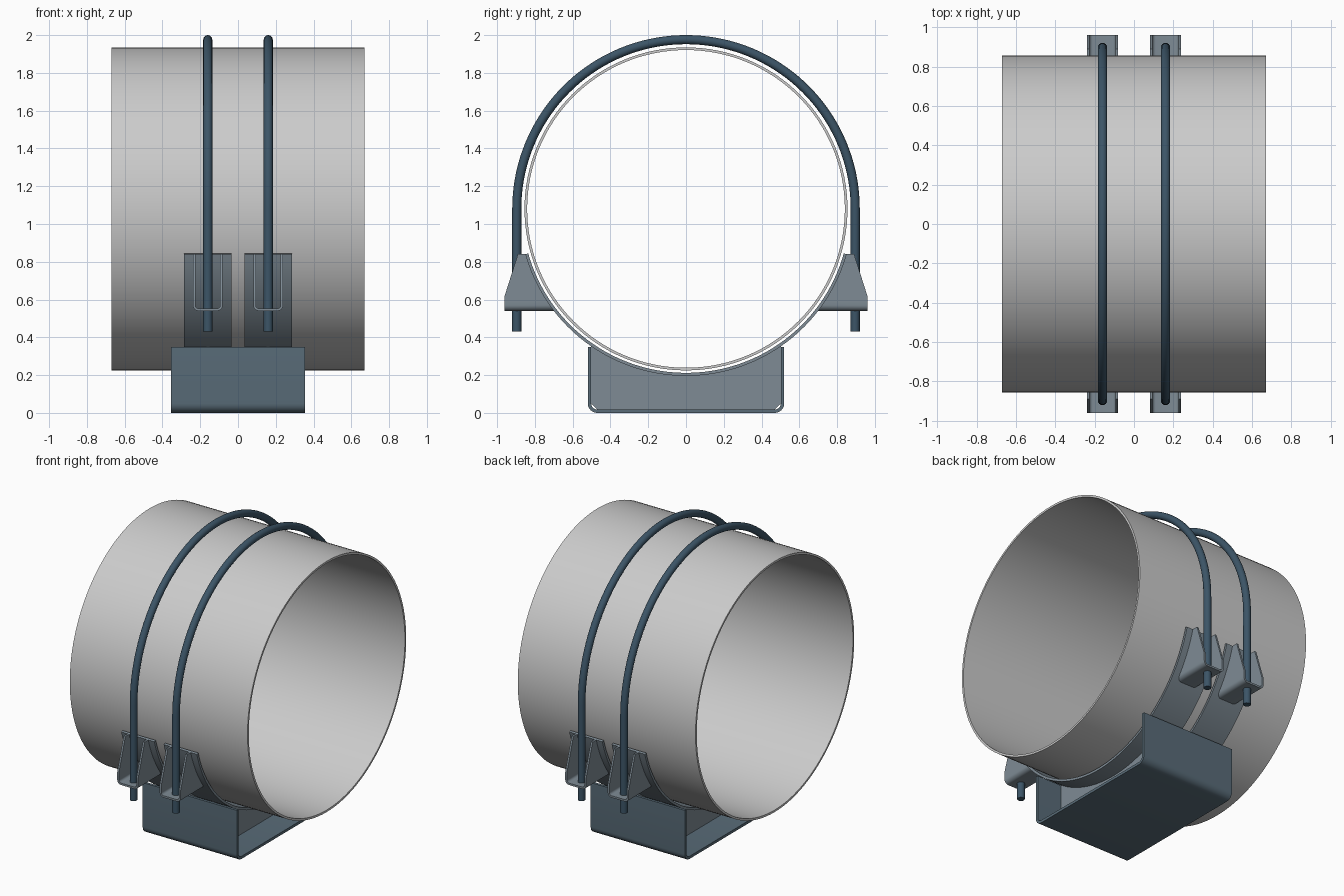
import bpy, bmesh
from math import sin, cos, pi, sqrt, asin, radians

if "Cube" in bpy.data.objects:
    bpy.data.objects.remove(bpy.data.objects["Cube"])

CZ = 1.08            # height of the pipe axis
SADDLE_R = 0.884     # outer radius of the saddle straps


def material(name, rgb):
    m = bpy.data.materials.new(name)
    m.diffuse_color = (*rgb, 1)
    m.use_nodes = True
    m.node_tree.nodes["Principled BSDF"].inputs["Base Color"].default_value = m.diffuse_color
    return m


DARK = material("dark_blue_steel", (0.045, 0.09, 0.135))
BASE = material("base_steel", (0.10, 0.15, 0.19))
LIGHT = material("light_steel", (0.21, 0.26, 0.30))


def smooth(ob, mat):
    if mat:
        ob.data.materials.append(mat)
    bpy.ops.object.select_all(action='DESELECT')
    ob.select_set(True)
    bpy.context.view_layer.objects.active = ob
    bpy.ops.object.shade_smooth_by_angle(angle=radians(30))


def sheet(name, a, b, end0, end1, mat=None, closed=False):
    """Solid strip between 2D paths a and b, placed in 3D by the two end functions."""
    bm = bmesh.new()
    rings = [[bm.verts.new(f(*p)) for p in path]
             for path, f in ((a, end0), (a, end1), (b, end1), (b, end0))]
    n = len(a)
    for i in range(n if closed else n - 1):
        j = (i + 1) % n
        for k in range(4):
            r, s = rings[k], rings[(k + 1) % 4]
            bm.faces.new((r[i], r[j], s[j], s[i]))
    if not closed:
        for i in (0, n - 1):
            bm.faces.new([r[i] for r in rings])
    bmesh.ops.recalc_face_normals(bm, faces=bm.faces)
    me = bpy.data.meshes.new(name)
    bm.to_mesh(me)
    bm.free()
    ob = bpy.data.objects.new(name, me)
    bpy.context.collection.objects.link(ob)
    smooth(ob, mat)
    return ob


def at_x(x):
    return lambda y, z: (x, y, z)


def arc(r, a0, a1, n, cy=0, cz=CZ):
    return [(cy + r * cos(a0 + (a1 - a0) * i / n), cz + r * sin(a0 + (a1 - a0) * i / n))
            for i in range(n + 1)]


def u_path(hw, z0, r, heights):
    """U profile with rounded bottom corners; heights run from the top down."""
    left = [(-hw, z) for z in heights] + arc(r, pi, 1.5 * pi, 6, -hw + r, z0 + r)
    return left + [(-u, z) for u, z in reversed(left)]


# Pipe
sheet("pipe", arc(0.855, 0, 2 * pi, 128)[:-1], arc(0.841, 0, 2 * pi, 128)[:-1],
      at_x(-0.67), at_x(0.67), closed=True)

# Base channel
T = 0.018
sheet("base_channel", u_path(0.52, 0, 0.05, [0.35]), u_path(0.52 - T, T, 0.05 - T, [0.35]),
      at_x(-0.355), at_x(0.355), BASE)


def ear_front(z):
    return 0.96 if z <= 0.62 else 0.96 - 0.07 * (z - 0.62) / 0.22


def ear_back(z):
    return sqrt(SADDLE_R ** 2 - (CZ - z) ** 2)


ear_z = [0.84, 0.80, 0.76, 0.72, 0.67, 0.62, 0.59]
end_angle = asin(0.24 / SADDLE_R)

for side, bx in (("left", -0.16), ("right", 0.16)):
    # Saddle strap under the pipe
    sheet("saddle_strap_" + side,
          arc(SADDLE_R, pi + end_angle, 2 * pi - end_angle, 72),
          arc(0.868, pi + end_angle, 2 * pi - end_angle, 72),
          at_x(bx - 0.125), at_x(bx + 0.125), LIGHT)

    # Web plate with clipped bottom corners
    ys = [-0.502, -0.47] + [-0.44 + 0.88 * i / 32 for i in range(33)] + [0.47, 0.502]
    top = [(y, CZ - sqrt(SADDLE_R ** 2 - y * y)) for y in ys]
    bottom = [(y, T + max(0, abs(y) - 0.47)) for y in ys]
    sheet("web_plate_" + side, top, bottom, at_x(bx - 0.008), at_x(bx + 0.008), LIGHT)

    # U-shaped ears that take the bolt ends
    for end, s in (("front", -1), ("back", 1)):
        sheet(f"bolt_ear_{side}_{end}",
              u_path(0.079, 0.54, 0.03, ear_z), u_path(0.066, 0.553, 0.017, ear_z),
              lambda u, z: (bx + u, s * ear_front(z), z),
              lambda u, z: (bx + u, s * ear_back(z), z), LIGHT)

    # U-bolt rod over the pipe
    R = 0.896
    path = [(R, 0.43)] + arc(R, 0, pi, 72) + [(-R, 0.43)]
    cu = bpy.data.curves.new("u_bolt_" + side, 'CURVE')
    cu.dimensions = '3D'
    cu.bevel_depth = 0.024
    cu.bevel_resolution = 6
    cu.use_fill_caps = True
    sp = cu.splines.new('POLY')
    sp.points.add(len(path) - 1)
    for p, (y, z) in zip(sp.points, path):
        p.co = (bx, y, z, 1)
    rod = bpy.data.objects.new("u_bolt_" + side, cu)
    bpy.context.collection.objects.link(rod)
    bpy.ops.object.select_all(action='DESELECT')
    rod.select_set(True)
    bpy.context.view_layer.objects.active = rod
    bpy.ops.object.convert(target='MESH')
    smooth(bpy.context.view_layer.objects.active, DARK)
